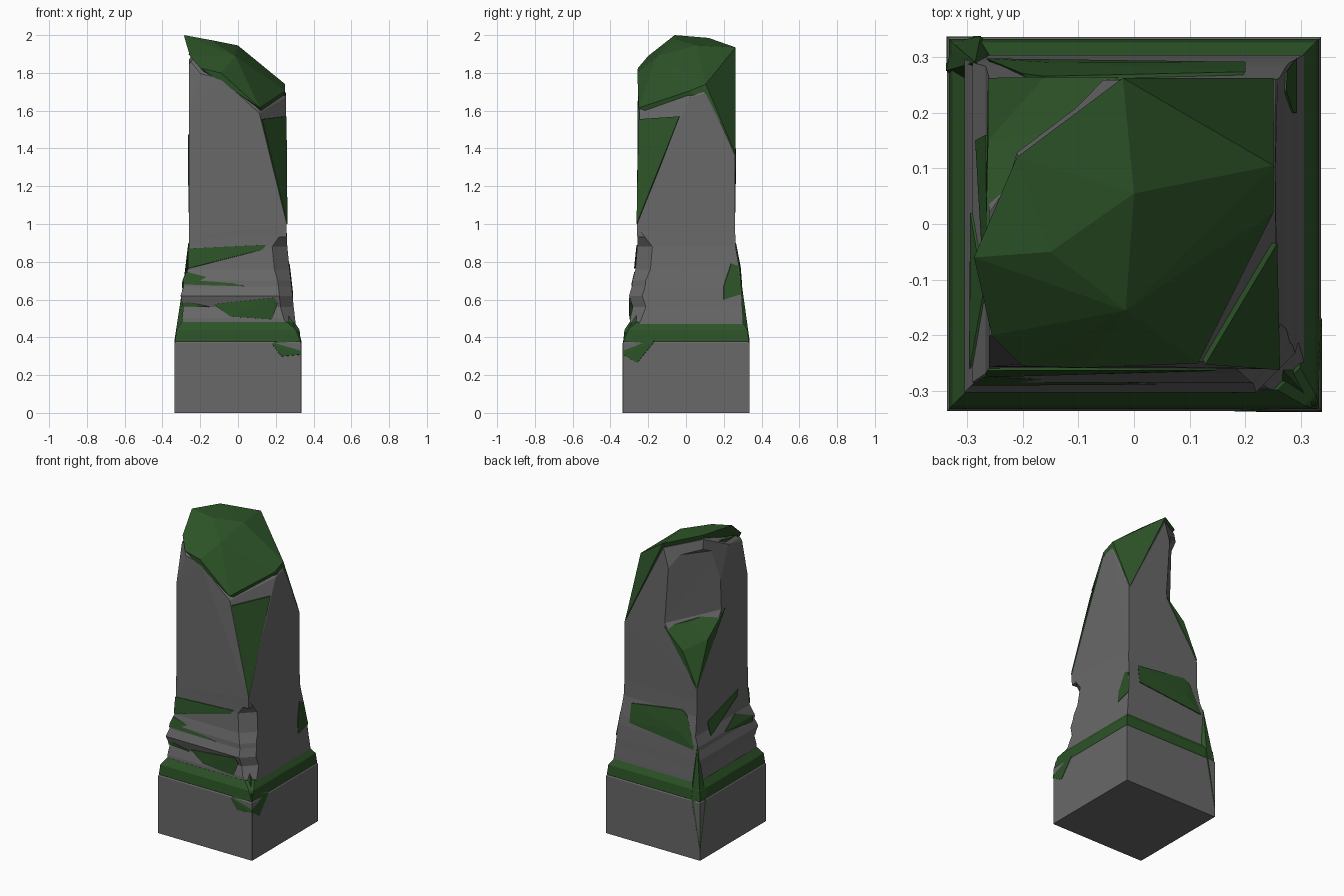
import bpy, bmesh


def material(name, rgb):
    m = bpy.data.materials.new(name)
    m.diffuse_color = (*rgb, 1)
    return m


STONE = material("stone", (0.14, 0.14, 0.14))
MOSS = material("moss", (0.025, 0.085, 0.02))


def finish(bm, name, mat):
    bmesh.ops.recalc_face_normals(bm, faces=bm.faces)
    me = bpy.data.meshes.new(name)
    bm.to_mesh(me)
    bm.free()
    me.materials.append(mat)
    ob = bpy.data.objects.new(name, me)
    bpy.context.collection.objects.link(ob)
    return ob


def hull(name, pts, mat):
    """Faceted convex chunk around a few points."""
    bm = bmesh.new()
    for p in pts:
        bm.verts.new(p)
    bmesh.ops.convex_hull(bm, input=bm.verts[:])
    bmesh.ops.delete(bm, geom=[v for v in bm.verts if not v.link_faces], context='VERTS')
    return finish(bm, name, mat)


def patch(name, pts, k=0.9):
    """Thin moss slab lying on the stone, sunk towards the axis."""
    return hull(name, pts + [(x * k, y * k, z) for x, y, z in pts], MOSS)


def loft(name, sections, mat):
    """Stack of rectangles (z, x0, x1, y0, y1, chip) with a chipped front right corner."""
    bm = bmesh.new()
    rings = []
    for z, x0, x1, y0, y1, c in sections:
        ring = [(x0, y0), (x1 - c, y0), (x1, y0 + c), (x1, y1), (x0, y1)]
        rings.append([bm.verts.new((x, y, z)) for x, y in ring])
    for a, b in zip(rings, rings[1:]):
        for i in range(5):
            j = (i + 1) % 5
            bm.faces.new((a[i], a[j], b[j], b[i]))
    bm.faces.new(rings[0][::-1])
    bm.faces.new(rings[-1])
    return finish(bm, name, mat)


# plinth block and the mossy ledge on it
s = 0.335
loft("plinth", [(0, -s, s, -s, s, 0.002), (0.37, -s, s, -s, s, 0.002),
                (0.385, -.325, .325, -.325, .325, 0.002)], STONE)
loft("moss_ledge", [(z, -r, r, -r, r, c) for z, r, c in
                    ((.365, .325, .002), (.38, .332, .002), (.44, .326, .02), (.482, .298, .04))], MOSS)

# weathered lower shaft
loft("lower_shaft", [
    (.42, -.30, .31, -.30, .305, .03),
    (.50, -.296, .302, -.296, .302, .06),
    (.56, -.290, .295, -.282, .298, .07),
    (.62, -.304, .289, -.302, .295, .07),
    (.67, -.288, .284, -.286, .292, .07),
    (.70, -.290, .280, -.284, .290, .07),
    (.76, -.266, .273, -.268, .283, .08),
    (.88, -.260, .261, -.258, .262, .08),
    (.98, -.260, .257, -.258, .260, .004)], STONE)

# sloping broken top, shared by the cap and the shaft below it
top = [(-.255, -.20, 1.89), (-.20, -.255, 1.825), (-.09, -.258, 1.80), (.115, -.25, 1.615),
       (.25, .02, 1.705), (.25, .105, 1.74), (.25, .262, 1.37), (-.02, .262, 1.935),
       (-.21, .12, 1.985), (0, .055, 1.945), (-.15, -.05, 1.975), (-.015, -.155, 1.89)]
hull("moss_cap", top + [(-.287, -.06, 2.0)], MOSS)
shaft = hull("upper_shaft", [(x * .985, y * .985, z - .03) for x, y, z in top] + [
    (-.26, -.258, .93), (.257, -.258, .93), (.258, .26, .93), (-.26, .26, .93),
    (-.26, -.256, 1.6), (-.26, -.06, 1.87), (-.26, -.2, 1.84), (.258, -.26, 1.0),
    (.254, .02, 1.67), (.255, .26, 1.36), (.254, .10, 1.69), (-.26, .26, 1.07)], STONE)

# broken away back left corner
chip = hull("corner_cutter", [
    (-.02, .27, 1.42), (-.27, 0, 1.48), (-.26, .26, 1.05), (-.15, .16, 1.43),
    (-.205, .14, 1.9), (-.05, .27, 1.86), (-.27, .02, 1.87),
    (-.4, .4, 1.05), (-.4, .4, 1.9), (-.4, .02, 1.6), (-.04, .4, 1.6)], STONE)
chip.hide_render = True
mod = shaft.modifiers.new("chip", 'BOOLEAN')
mod.operation = 'DIFFERENCE'
mod.object = chip
bpy.context.view_layer.objects.active = shaft
bpy.ops.object.modifier_apply(modifier=mod.name)
bpy.data.objects.remove(chip)

# moss on the shaft corners
patch("moss_front_right_chip", [(.128, -.252, 1.555), (.257, -.035, 1.57), (.257, -.12, 1.36),
                                (.262, -.262, 1.0)], .96)
patch("moss_back_left_chip", [(-.03, .264, 1.40), (-.14, .165, 1.43), (-.266, -.02, 1.475),
                              (-.262, .15, 1.34), (-.262, .262, 1.06), (-.16, .264, 1.28)], .95)
patch("moss_left_top", [(-.264, -.13, 1.90), (-.218, .08, 1.91), (-.225, .06, 1.865)])

# moss streaks on the front
patch("moss_front_upper", [(-.264, -.263, .87), (.15, -.262, .89), (.13, -.264, .865),
                           (-.266, -.275, .765)])
patch("moss_front_middle", [(-.268, -.274, .745), (-.292, -.29, .68), (.04, -.288, .67)])
patch("moss_front_lower", [(-.13, -.291, .575), (.19, -.303, .61), (.21, -.297, .58),
                           (.18, -.30, .495), (-.04, -.298, .51)])
patch("moss_front_left", [(-.297, -.29, .595), (-.294, -.288, .565), (-.15, -.293, .56)])

# moss on the back, left and right
patch("moss_back", [(.20, .273, .85), (-.16, .265, .90), (-.20, .27, .87), (-.265, .297, .68),
                    (-.15, .290, .77), (.20, .291, .73)])
patch("moss_left", [(-.263, -.16, .90), (-.266, .16, .81), (-.285, .15, .72), (-.268, -.14, .86)])
patch("moss_left_low", [(-.27, -.12, .76), (-.295, -.26, .70), (-.296, -.26, .66), (-.294, .02, .70)])
patch("moss_back_right", [(.273, .24, .79), (.286, .20, .67), (.292, .20, .60), (.292, .298, .63),
                          (.275, .275, .78)])

# moss running down the plinth corners
patch("moss_front_right_corner", [(.18, -.336, .365), (.23, -.337, .30), (.337, -.337, .31),
                                  (.337, -.26, .265), (.337, -.17, .375), (.325, -.325, .42),
                                  (.265, -.26, .52)])
patch("moss_back_left_corner", [(-.336, .336, .05), (-.337, .275, .38), (-.275, .337, .38),
                                (-.326, .326, .42), (-.30, .27, .50), (-.27, .302, .50),
                                (-.285, .29, .72)])
